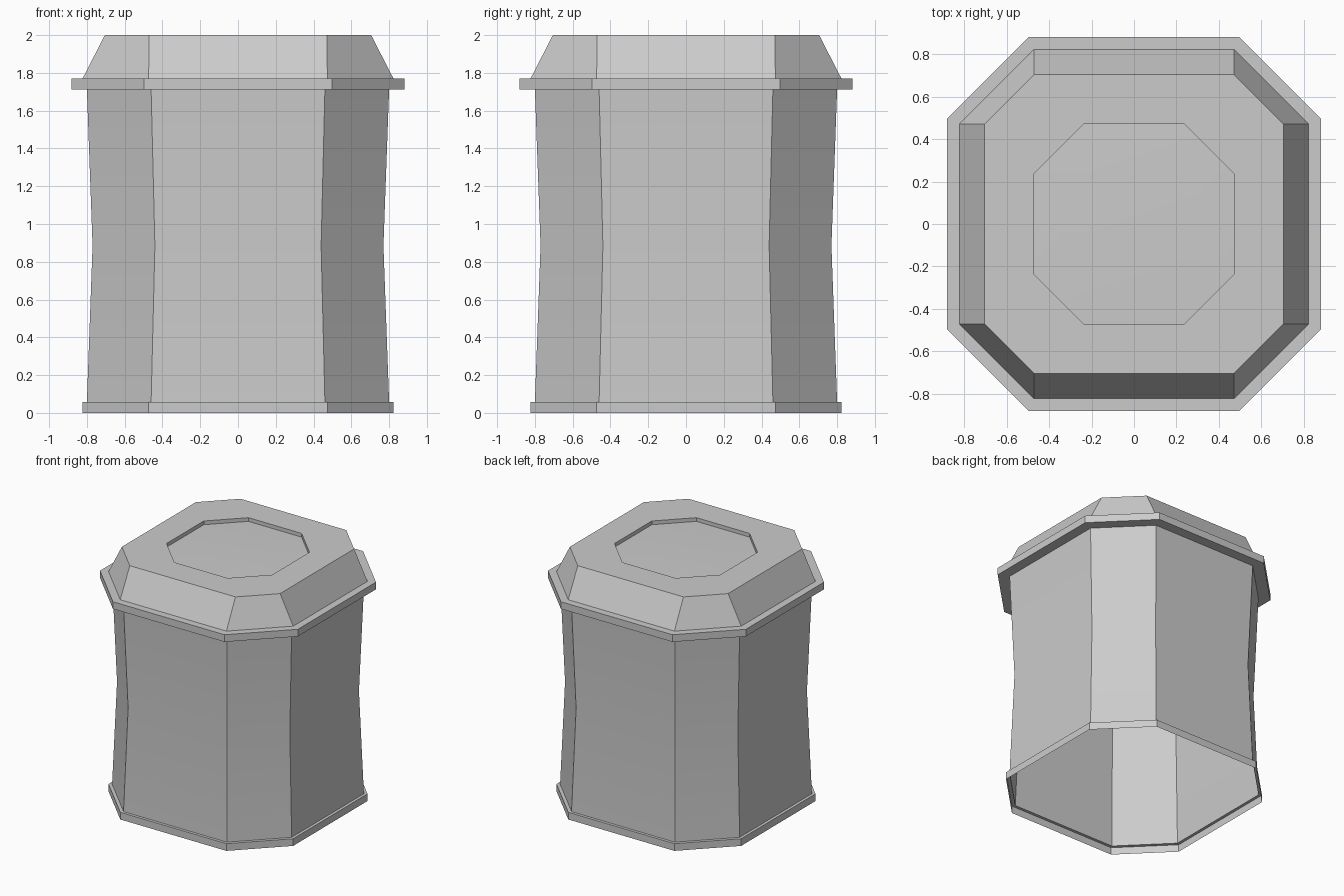
import bpy, bmesh

if "Cube" in bpy.data.objects:
    bpy.data.objects.remove(bpy.data.objects["Cube"])


def octagon(bm, half, flat, z):
    # Chamfered square ring: half = half width, flat = half length of each side
    pts = [(half, -flat), (half, flat), (flat, half), (-flat, half),
           (-half, flat), (-half, -flat), (-flat, -half), (flat, -half)]
    return [bm.verts.new((x, y, z)) for x, y in pts]


def loft(name, rings, cap=False):
    # Skin through a stack of octagon rings, optionally closing the last one
    bm = bmesh.new()
    loops = [octagon(bm, *r) for r in rings]
    for a, b in zip(loops, loops[1:]):
        for i in range(8):
            j = (i + 1) % 8
            bm.faces.new((a[i], a[j], b[j], b[i]))
    if cap:
        # Slightly domed floor: four side strips and a middle square
        r = loops[-1]
        h, f, z = rings[-1]
        q = [bm.verts.new((x * f, y * f, z + 0.006))
             for x, y in ((1, -1), (1, 1), (-1, 1), (-1, -1))]
        bm.faces.new(q)
        for k in range(4):
            n = (k + 1) % 4
            bm.faces.new((r[2 * k], r[2 * k + 1], q[n], q[k]))
            bm.faces.new((r[2 * k + 1], r[(2 * k + 2) % 8], q[n]))
    me = bpy.data.meshes.new(name)
    bm.to_mesh(me)
    bm.free()
    ob = bpy.data.objects.new(name, me)
    bpy.context.collection.objects.link(ob)
    bpy.ops.object.select_all(action='DESELECT')
    ob.select_set(True)
    bpy.context.view_layer.objects.active = ob
    bpy.ops.object.shade_smooth_by_angle()
    return ob


# Open-bottomed foot rim with its narrow top ledge
loft("base_rim", [(0.823, 0.473, 0), (0.823, 0.473, 0.058), (0.80, 0.46, 0.058)])

# Waisted body
loft("body", [(0.80, 0.46, 0.058), (0.77, 0.44, 0.885), (0.80, 0.46, 1.712)])

# Lid: flange, sloped sides, flat top and shallow recess
loft("lid", [(0.80, 0.46, 1.712), (0.882, 0.497, 1.712), (0.882, 0.497, 1.77),
             (0.823, 0.473, 1.77), (0.705, 0.471, 2.0), (0.471, 0.237, 2.0),
             (0.471, 0.237, 1.97)], cap=True)
